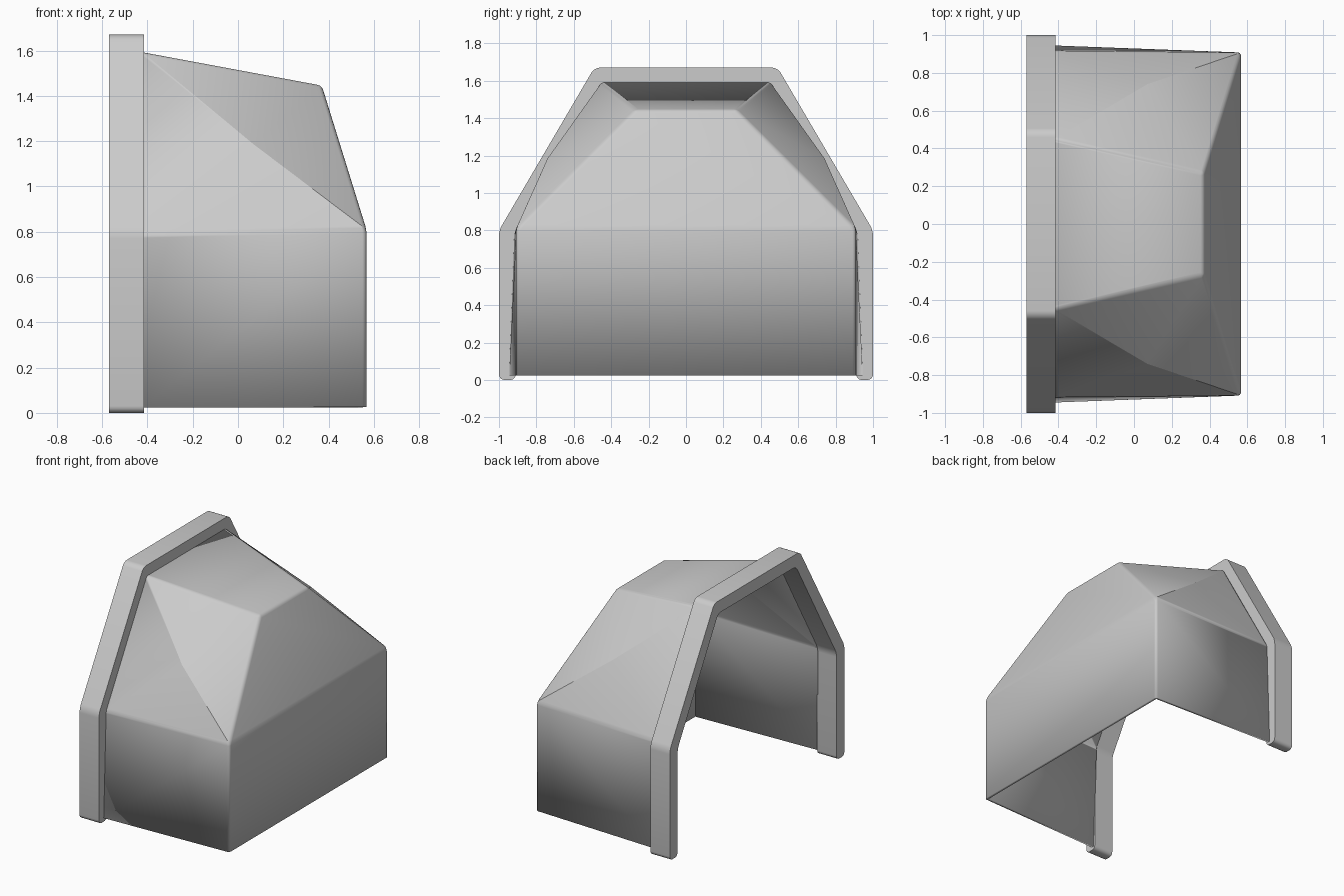
import bpy, bmesh

if "Cube" in bpy.data.objects:
    bpy.data.objects.remove(bpy.data.objects["Cube"])


def make_object(name, bm):
    mesh = bpy.data.meshes.new(name)
    bm.to_mesh(mesh)
    bm.free()
    ob = bpy.data.objects.new(name, mesh)
    bpy.context.collection.objects.link(ob)
    bpy.ops.object.select_all(action='DESELECT')
    ob.select_set(True)
    bpy.context.view_layer.objects.active = ob
    bpy.ops.object.shade_smooth_by_angle(angle=0.5)
    return ob


def mirrored(half):
    return half + [(-y, z) for y, z in reversed(half)]


# Arched rim: a constant-width band extruded along x, corners rounded
outer = mirrored([(1, 0), (1, 0.8), (0.49, 1.67)])
inner = mirrored([(0.91, 0), (0.91, 0.776), (0.445, 1.58)])
bm = bmesh.new()
rings = []
for x in (-0.57, -0.415):
    rings.append([[bm.verts.new((x, y, z)) for y, z in p] for p in (outer, inner)])
(o0, i0), (o1, i1) = rings
for k in range(5):
    bm.faces.new((o0[k], o0[k + 1], i0[k + 1], i0[k]))
    bm.faces.new((o1[k], i1[k], i1[k + 1], o1[k + 1]))
    bm.faces.new((o0[k], o1[k], o1[k + 1], o0[k + 1]))
    bm.faces.new((i0[k], i0[k + 1], i1[k + 1], i1[k]))
for k in (0, 5):
    bm.faces.new((o0[k], i0[k], i1[k], o1[k]))
bmesh.ops.recalc_face_normals(bm, faces=bm.faces[:])
along_x = [e for e in bm.edges if abs(e.verts[0].co.x - e.verts[1].co.x) > 0.1]
bmesh.ops.bevel(bm, geom=along_x, offset=0.03, segments=4, profile=0.5, affect='EDGES')
make_object("arched_rim", bm)

# Hood shell: open at the back and bottom, each shoulder a shallow four-way fan
bm = bmesh.new()
sides = []
for s in (1, -1):
    pts = {
        "back_low": (-0.42, 0.945, 0.025), "back_mid": (-0.42, 0.917, 0.79),
        "back_top": (-0.42, 0.45, 1.592), "front_low": (0.567, 0.908, 0.025),
        "front_mid": (0.567, 0.908, 0.81), "front_top": (0.37, 0.27, 1.445),
        "shoulder": (0.07, 0.74, 1.185),
    }
    v = {n: bm.verts.new((x, s * y, z)) for n, (x, y, z) in pts.items()}
    bm.faces.new([v[n] for n in ("back_low", "front_low", "front_mid", "back_mid")])
    loop = ["back_mid", "front_mid", "front_top", "back_top"]
    for k in range(4):
        bm.faces.new((v[loop[k]], v[loop[(k + 1) % 4]], v["shoulder"]))
    sides.append(v)
a, b = sides
for p, q in (("front_low", "front_mid"), ("front_mid", "front_top"), ("front_top", "back_top")):
    bm.faces.new((a[p], a[q], b[q], b[p]))
bmesh.ops.recalc_face_normals(bm, faces=bm.faces[:])
bm.normal_update()
front = max(bm.faces, key=lambda f: f.calc_center_median().x)
if front.normal.x < 0:
    bmesh.ops.reverse_faces(bm, faces=bm.faces[:])
fan_centres = {a["shoulder"], b["shoulder"]}
creases = [e for e in bm.edges if len(e.link_faces) == 2 and not fan_centres & set(e.verts)]
bmesh.ops.bevel(bm, geom=creases, offset=0.018, segments=3, profile=0.5, affect='EDGES')
shell = make_object("hood_shell", bm)
mod = shell.modifiers.new("wall", 'SOLIDIFY')
mod.thickness = 0.02
mod.offset = -1
